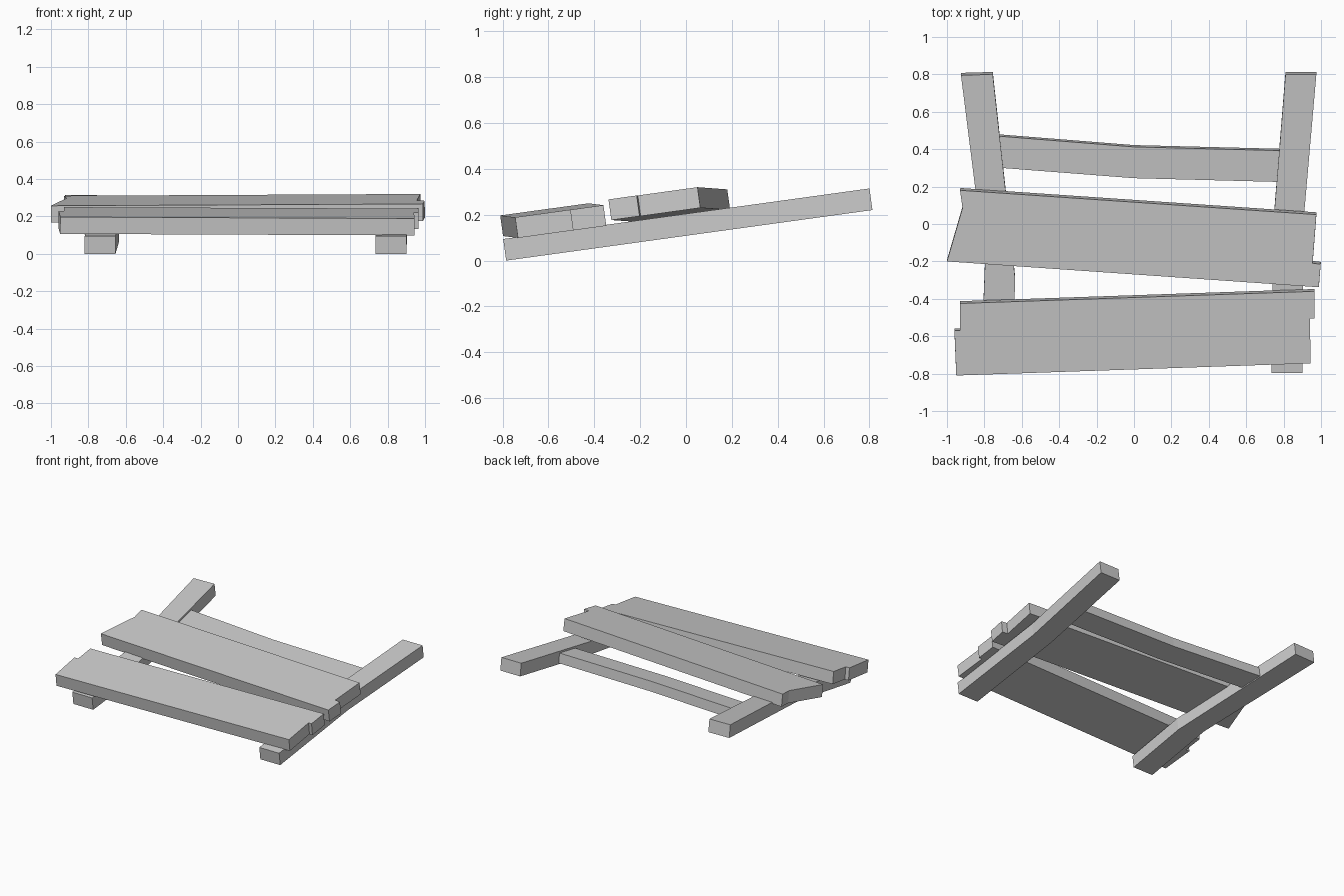
import bpy, bmesh
from mathutils import Vector

if "Cube" in bpy.data.objects:
    bpy.data.objects.remove(bpy.data.objects["Cube"])

SLOPE = 0.138  # whole frame rises towards the back


def plank(name, outline, height, thick, roll=0.0):
    """Extrude a plan outline of the top face down, square to the sloped plane."""
    bm = bmesh.new()
    verts = [bm.verts.new((x, y, height + SLOPE * y + roll * x)) for x, y in outline]
    face = bm.faces.new(verts)
    ext = bmesh.ops.extrude_face_region(bm, geom=[face], use_keep_orig=True)
    moved = [v for v in ext["geom"] if isinstance(v, bmesh.types.BMVert)]
    bmesh.ops.translate(bm, verts=moved, vec=Vector((roll, SLOPE, -1)) * thick)
    bmesh.ops.recalc_face_normals(bm, faces=bm.faces)
    mesh = bpy.data.meshes.new(name)
    bm.to_mesh(mesh)
    bm.free()
    obj = bpy.data.objects.new(name, mesh)
    bpy.context.collection.objects.link(obj)
    return obj


# Bent side rails
plank("left_rail", [(-0.925, 0.795), (-0.755, 0.80), (-0.643, -0.22), (-0.635, -0.30),
                    (-0.655, -0.797), (-0.82, -0.797), (-0.80, -0.30), (-0.797, -0.22)],
      0.204, 0.094)
plank("right_rail", [(0.81, 0.80), (0.975, 0.80), (0.905, 0.0), (0.90, -0.797),
                     (0.735, -0.797), (0.745, 0.0)], 0.204, 0.094)

# Crossbar between the rails
plank("crossbar", [(-0.73, 0.47), (0.0, 0.412), (0.79, 0.392), (0.775, 0.225),
                   (0.0, 0.245), (-0.71, 0.30)], 0.190, 0.072)

# Notched boards lying on the rails
plank("front_board", [(-0.93, -0.425), (0.965, -0.36), (0.965, -0.505), (0.94, -0.505),
                      (0.945, -0.745), (-0.95, -0.81), (-0.96, -0.57), (-0.93, -0.57)],
      0.300, 0.09, -0.009)
plank("middle_board", [(-0.93, 0.18), (0.975, 0.05), (0.955, -0.21), (0.998, -0.215),
                       (0.988, -0.338), (-1.0, -0.20), (-0.917, 0.085)],
      0.299, 0.09, 0.0145)
